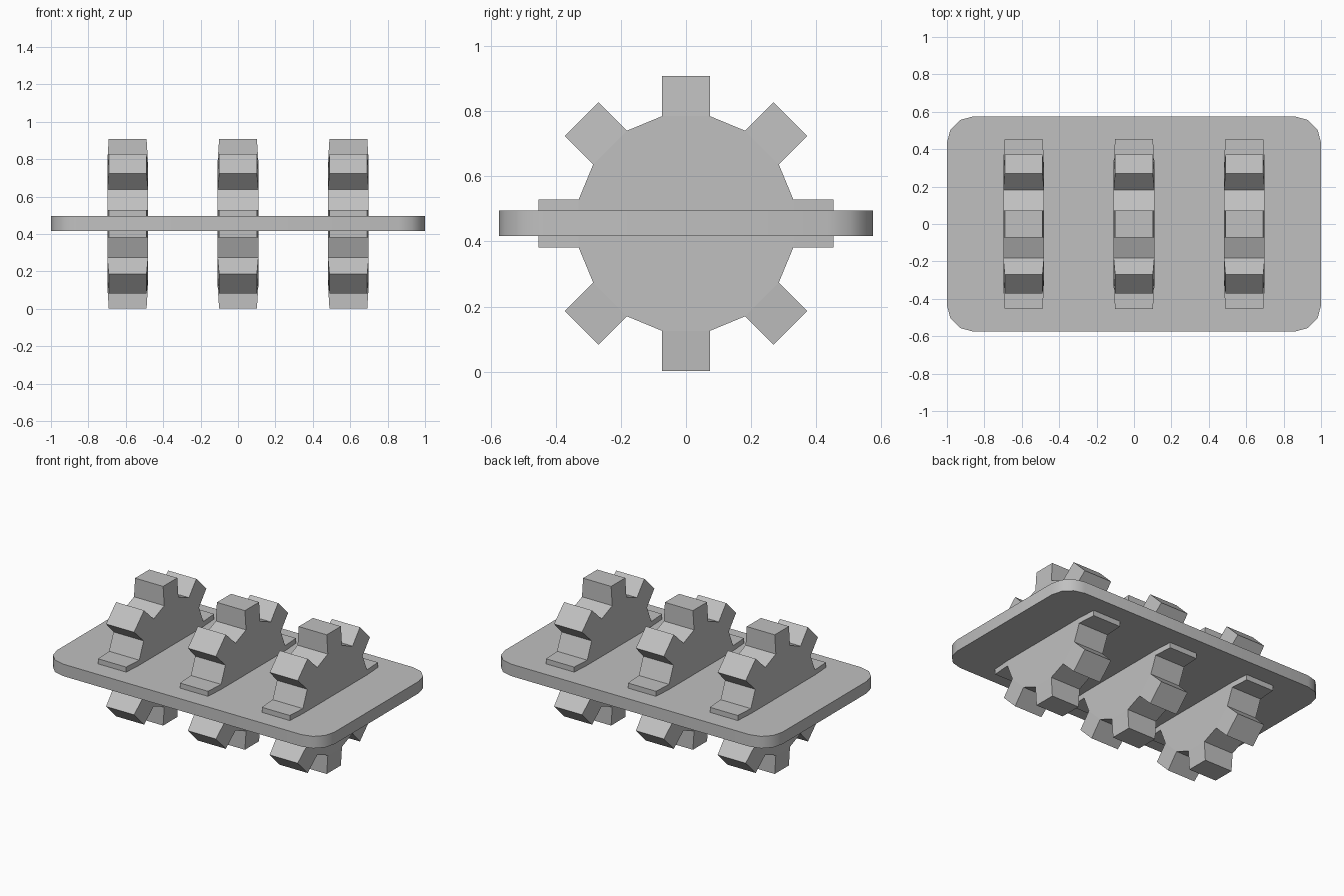
import bpy
import bmesh
from math import sin, cos, pi, radians
from mathutils import Vector

if "Cube" in bpy.data.objects:
    bpy.data.objects.remove(bpy.data.objects["Cube"], do_unlink=True)

CENTRE_Z = 0.455
TEETH = 8

grey = bpy.data.materials.new("plain grey")
grey.use_nodes = True
colour = (0.53, 0.53, 0.53, 1)
grey.diffuse_color = colour
grey.node_tree.nodes["Principled BSDF"].inputs["Base Color"].default_value = colour


def finish(bm, name):
    bmesh.ops.recalc_face_normals(bm, faces=bm.faces)
    mesh = bpy.data.meshes.new(name)
    bm.to_mesh(mesh)
    bm.free()
    mesh.materials.append(grey)
    obj = bpy.data.objects.new(name, mesh)
    bpy.context.collection.objects.link(obj)
    return obj


# Flat plate with rounded corners
def make_plate(half_x, half_y, radius, bottom, top, segments=3):
    bm = bmesh.new()
    outline = []
    for i, (sx, sy) in enumerate([(1, 1), (-1, 1), (-1, -1), (1, -1)]):
        for k in range(segments + 1):
            a = (i + k / segments) * pi / 2
            outline.append(bm.verts.new((sx * (half_x - radius) + radius * cos(a),
                                         sy * (half_y - radius) + radius * sin(a), bottom)))
    base = bm.faces.new(outline)
    side = bmesh.ops.extrude_face_region(bm, geom=[base], use_keep_orig=True)
    moved = [g for g in side["geom"] if isinstance(g, bmesh.types.BMVert)]
    bmesh.ops.translate(bm, verts=moved, vec=Vector((0, 0, top - bottom)))
    return finish(bm, "plate")


# Gear standing on edge: polygon core with teeth that narrow towards the tip
def make_gear(x, name):
    bm = bmesh.new()
    half_tooth, root, tip = 0.073, 0.33, 0.4535
    root_width, tip_width = 0.109, 0.101
    rings = []
    for side in (-1, 1):
        ring = []
        for i in range(TEETH):
            a = i * 2 * pi / TEETH
            for t, r, w in ((-half_tooth, root, root_width), (-half_tooth, tip, tip_width),
                            (half_tooth, tip, tip_width), (half_tooth, root, root_width)):
                ring.append(bm.verts.new((x + side * w, r * cos(a) - t * sin(a),
                                          CENTRE_Z + r * sin(a) + t * cos(a))))
        # Core face and one face per tooth
        bm.faces.new([v for k, v in enumerate(ring) if k % 4 in (0, 3)])
        for i in range(TEETH):
            bm.faces.new(ring[4 * i:4 * i + 4])
        rings.append(ring)
    # Rim faces joining the two sides
    left, right = rings
    for k in range(len(left)):
        n = (k + 1) % len(left)
        bm.faces.new((left[k], left[n], right[n], right[k]))
    return finish(bm, name)


plate = make_plate(1.0, 0.575, 0.14, 0.417, 0.495)
bpy.ops.object.select_all(action="DESELECT")
plate.select_set(True)
bpy.context.view_layer.objects.active = plate
bpy.ops.object.shade_smooth_by_angle(angle=radians(35))

for x, name in ((-0.59, "right_gear"), (0, "middle_gear"), (0.59, "left_gear")):
    make_gear(x, name)
